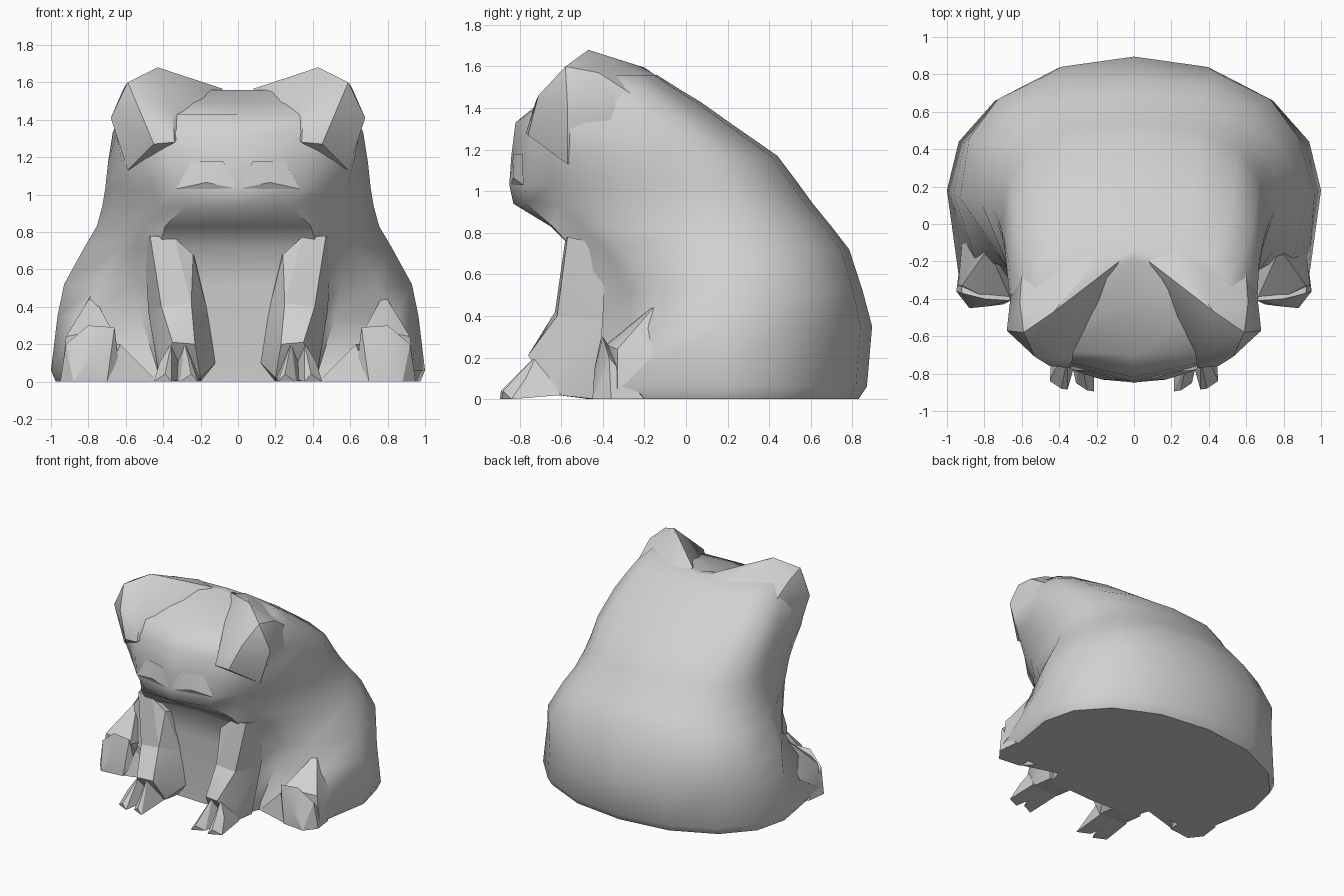
import bpy
import bmesh
from math import sin, cos, radians

old = bpy.data.objects.get("Cube")
if old:
    bpy.data.objects.remove(old, do_unlink=True)

grey = bpy.data.materials.new("light_grey")
grey.use_nodes = True
COLOUR = (0.64, 0.64, 0.64, 1)
grey.diffuse_color = COLOUR
grey.node_tree.nodes["Principled BSDF"].inputs["Base Color"].default_value = COLOUR


def finish(bm, name, angle):
    """Turn a bmesh into a shaded object."""
    bmesh.ops.recalc_face_normals(bm, faces=bm.faces[:])
    mesh = bpy.data.meshes.new(name)
    bm.to_mesh(mesh)
    bm.free()
    mesh.materials.append(grey)
    obj = bpy.data.objects.new(name, mesh)
    bpy.context.collection.objects.link(obj)
    bpy.ops.object.select_all(action="DESELECT")
    obj.select_set(True)
    bpy.context.view_layer.objects.active = obj
    bpy.ops.object.shade_smooth_by_angle(angle=radians(angle))


def hull_pair(name, points, angle=24):
    """Faceted convex lump, built on both sides."""
    for side, sign in (("left", 1), ("right", -1)):
        bm = bmesh.new()
        for x, y, z in points:
            bm.verts.new((sign * x, y, z))
        bmesh.ops.convex_hull(bm, input=bm.verts[:])
        loose = [v for v in bm.verts if not v.link_faces]
        bmesh.ops.delete(bm, geom=loose, context="VERTS")
        finish(bm, side + "_" + name, angle)


def body_ring(power, front, corner, flank, side, back, notch=None):
    """Half outline from the front middle to the back middle, then mirrored.
    The notch is the hollow between front leg and thigh."""
    if notch is None:
        notch = [(a + b) / 2 for a, b in zip(corner, flank)]
    half = [(0, front), corner, notch, flank, side]
    w, mid = side
    for a in (21, 43, 67):
        t = radians(a)
        half.append((w * cos(t) ** power, mid + (back - mid) * sin(t) ** power))
    half.append((0, back))
    return half + [(-x, y) for x, y in half[-2:0:-1]]


# Body and head: height, front y, front corner, flank, widest point, back y, notch
sections = [
    (0, -.48, (.38, -.46), (.89, -.34), (.975, .17), .83, (.42, -.34)),
    (.06, -.48, (.38, -.46), (.93, -.33), (1, .18), .87, (.43, -.33)),
    (.35, -.49, (.42, -.48), (.85, -.18), (.965, .16), .895, (.52, -.27)),
    (.52, -.49, (.42, -.5), (.74, -.15), (.93, .14), .85, (.55, -.27)),
    (.72, -.49, (.42, -.54), (.63, -.3), (.82, .12), .785, (.55, -.39)),
    (.83, -.65, (.39, -.64), (.61, -.37), (.755, .08), .7),
    (.94, -.83, (.28, -.77), (.58, -.46), (.725, .02), .61),
    (1.03, -.85, (.34, -.775), (.58, -.52), (.71, -.03), .545),
    (1.17, -.84, (.37, -.75), (.62, -.55), (.695, -.08), .44),
    (1.33, -.82, (.39, -.73), (.65, -.56), (.67, -.2), .21),
    (1.43, -.7, (.38, -.68), (.63, -.55), (.63, -.29), .07),
    (1.49, -.42, (.28, -.52), (.6, -.53), (.6, -.32), -.03),
    (1.56, -.19, (.22, -.34), (.56, -.5), (.53, -.35), -.14),
]
bm = bmesh.new()
rings = []
for z, *outline in sections:
    power = .95 if z < .5 else .78
    rings.append([bm.verts.new((x, y, z)) for x, y in body_ring(power, *outline)])
for low, high in zip(rings, rings[1:]):
    for i in range(len(low)):
        j = (i + 1) % len(low)
        bm.faces.new((low[i], low[j], high[j], high[i]))
bm.faces.new(rings[0])
bm.faces.new(rings[-1])
finish(bm, "body", 46)

# Bulging eyes with a brow ridge fading into the back
hull_pair("eye", [
    (.43, -.47, 1.68), (.59, -.58, 1.6), (.53, -.71, 1.46), (.34, -.77, 1.28),
    (.45, -.76, 1.27), (.59, -.57, 1.13), (.68, -.57, 1.41), (.35, -.72, 1.44),
    (.61, -.42, 1.57), (.2, -.2, 1.595), (.08, -.2, 1.565), (.65, -.3, 1.32),
    (.22, -.43, 1.51), (.3, -.02, 1.47), (.58, .03, 1.28), (.4, -.3, 1.2),
], 34)

# Upper lip folds above the mouth line
hull_pair("lip", [
    (0, -.847, 1.03), (.33, -.782, 1.03), (.17, -.832, 1.065),
    (.08, -.83, 1.18), (.25, -.785, 1.18), (.17, -.78, 1.03),
], 30)

# Front legs: upper limb, forearm and two broad toes
knee = [(.16, -.48, .36), (.25, -.63, .42), (.41, -.62, .4), (.48, -.4, .38)]
hull_pair("front_upper_leg", knee + [
    (.24, -.56, .68), (.34, -.58, .77), (.47, -.57, .78), (.5, -.38, .74),
    (.22, -.42, .64),
])
hull_pair("front_forearm", knee + [
    (.23, -.73, .2), (.35, -.76, .21), (.42, -.62, .14), (.12, -.47, .1),
    (.2, -.46, 0), (.42, -.43, 0), (.2, -.62, .02), (.42, -.62, .02),
])
for toe, x, y in (("inner", .26, -.88), ("outer", .4, -.87)):
    root = .31 + (x - .31) * .5
    hull_pair("front_" + toe + "_toe", [
        (root - .08, -.6, .02), (root + .08, -.6, .02), (root, -.72, .21),
        (x - .045, y - .015, 0), (x + .05, y + .03, 0), (x - .01, y - .01, .04),
        (x + .02, y + .1, .1),
    ])

# Hind feet: knee fold, foot and the low inner toe set back beside it
hull_pair("hind_knee", [
    (.78, -.13, .47), (.66, -.4, .25), (.82, -.38, .26), (.92, -.33, .24),
    (.92, -.1, .2), (.66, -.2, .2), (.72, -.36, .05), (.94, -.33, .05),
])
hull_pair("hind_foot", [
    (.66, -.41, .29), (.8, -.4, .3), (.92, -.37, .2), (.95, -.36, 0),
    (.88, -.45, 0), (.7, -.43, 0), (.78, -.44, .15), (.93, -.2, 0),
    (.7, -.2, 0), (.64, -.38, .12),
])
hull_pair("hind_inner_toe", [
    (.43, -.34, 0), (.54, -.35, .1), (.63, -.37, .2), (.7, -.42, 0),
    (.7, -.22, .2), (.5, -.22, 0),
])
